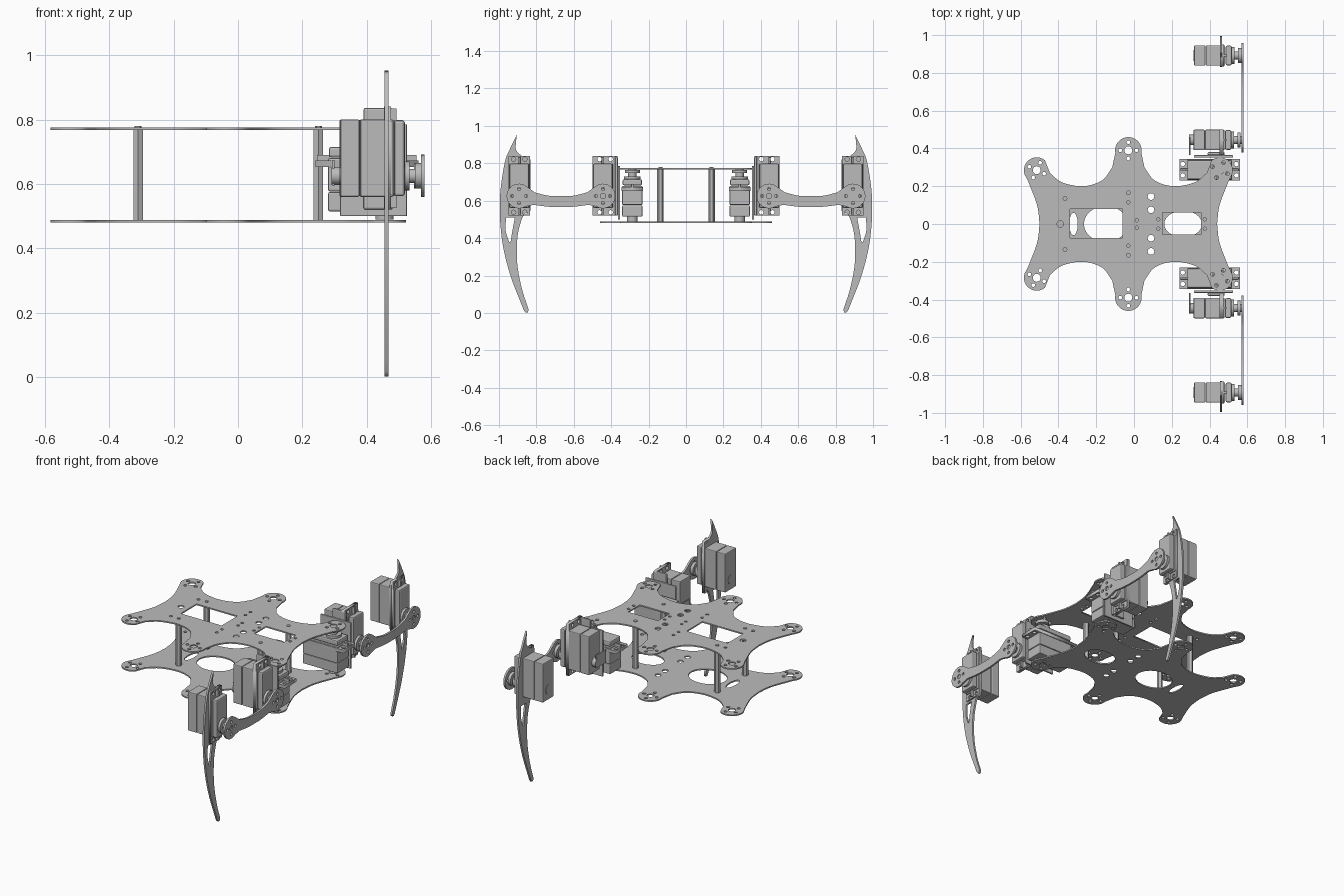
import bpy, math
from mathutils import Matrix, Vector

if "Cube" in bpy.data.objects:
    bpy.data.objects.remove(bpy.data.objects["Cube"])

mat = bpy.data.materials.new("plain_grey")
mat.diffuse_color = (0.5, 0.5, 0.5, 1)
mat.use_nodes = True
mat.node_tree.nodes["Principled BSDF"].inputs["Base Color"].default_value = mat.diffuse_color


def circle(x, y, r, n=20, ry=None):
    return [(x + r * math.cos(2 * math.pi * i / n),
             y + (ry or r) * math.sin(2 * math.pi * i / n)) for i in range(n)]


def rect(x0, x1, y0, y1):
    return [(x0, y0), (x1, y0), (x1, y1), (x0, y1)]


def arc(cx, cy, r, a0, a1, n=12):
    return [(cx + r * math.cos(math.radians(a0 + (a1 - a0) * i / n)),
             cy + r * math.sin(math.radians(a0 + (a1 - a0) * i / n))) for i in range(n + 1)]


def spline(pts, n=5):
    """Catmull-Rom through an open list of points."""
    p = [Vector(q) for q in pts]
    p = [2 * p[0] - p[1]] + p + [2 * p[-1] - p[-2]]
    out = []
    for i in range(1, len(p) - 2):
        a, b, c, d = p[i - 1:i + 3]
        for k in range(n):
            t = k / n
            out.append(tuple(0.5 * (2 * b + (c - a) * t + (2 * a - 5 * b + 4 * c - d) * t * t
                                    + (3 * b - a - 3 * c + d) * t ** 3)))
    return out + [tuple(p[-2])]


def sheet(name, loops, thick, m):
    """Flat cut plate: first loop is the outline, the rest are holes."""
    cu = bpy.data.curves.new(name, 'CURVE')
    cu.dimensions = '2D'
    cu.fill_mode = 'BOTH'
    cu.extrude = thick / 2
    for lp in loops:
        sp = cu.splines.new('POLY')
        sp.points.add(len(lp) - 1)
        for q, co in zip(sp.points, lp):
            q.co = (co[0], co[1], 0, 1)
        sp.use_cyclic_u = True
    ob = bpy.data.objects.new(name, cu)
    bpy.context.collection.objects.link(ob)
    ob.matrix_world = m
    bpy.ops.object.select_all(action='DESELECT')
    ob.select_set(True)
    bpy.context.view_layer.objects.active = ob
    bpy.ops.object.convert(target='MESH')
    ob = bpy.context.view_layer.objects.active
    ob.data.materials.clear()
    ob.data.materials.append(mat)
    return ob


def box(name, lo, hi, m=Matrix(), bevel=0.005):
    bpy.ops.mesh.primitive_cube_add(size=1)
    ob = bpy.context.object
    ob.name = name
    lo, hi = Vector(lo), Vector(hi)
    ob.data.transform(Matrix.Translation((lo + hi) / 2) @ Matrix.Diagonal((*(hi - lo), 1)))
    ob.matrix_world = m
    if bevel:
        b = ob.modifiers.new("edge", 'BEVEL')
        b.width, b.segments = bevel, 2
    ob.data.materials.append(mat)
    return ob


def rod(name, x, y, z0, z1, r, m=Matrix(), n=24):
    bpy.ops.mesh.primitive_cylinder_add(vertices=n, radius=r, depth=z1 - z0)
    ob = bpy.context.object
    ob.name = name
    ob.data.transform(Matrix.Translation((x, y, (z0 + z1) / 2)))
    ob.matrix_world = m
    if n > 8:
        bpy.ops.object.shade_smooth_by_angle()
    ob.data.materials.append(mat)
    return ob


# Body plates: six lobes joined by concave edges, one quarter mirrored twice
quarter = (spline([(0.47, 0), (0.483, 0.1), (0.532, 0.23)])
           + arc(0.485, 0.285, 0.068, -35, 130)
           + spline([(0.415, 0.27), (0.35, 0.22), (0.24, 0.2), (0.14, 0.23), (0.085, 0.3)])
           + arc(0, 0.39, 0.07, -10, 90))
left = [(-x, y) for x, y in reversed(quarter[:-1])]
half = quarter + left
outline = [(x - 0.03, y) for x, y in half + [(x, -y) for x, y in reversed(half[1:-1])]]

lobe_holes = []
for cx, cy in [(-0.515, 0.285), (-0.03, 0.39), (0.455, 0.285)]:
    for s in (1, -1):
        lobe_holes.append(circle(cx, cy * s, 0.021))
        for a in (45, 135, 225, 315):
            a = math.radians(a + (45 if cx == -0.03 else 20))
            lobe_holes.append(circle(cx + 0.043 * math.cos(a), cy * s + 0.043 * math.sin(a), 0.01, 10))
small = []
for x, y, r in [(0.09, 0.145, 0.018), (0.09, 0.075, 0.018), (-0.03, 0.165, 0.01), (-0.365, 0.135, 0.01),
                (0.375, 0.025, 0.009), (0.128, 0.025, 0.009), (0.015, 0.02, 0.009), (-0.03, 0.115, 0.009)]:
    small += [circle(x, y, r, 12), circle(x, -y, r, 12)]
small.append(circle(-0.39, 0, 0.018, 12))
windows = [rect(-0.34, -0.06, -0.075, 0.08), rect(0.15, 0.355, -0.055, 0.06)]
sheet("top_plate", [outline] + lobe_holes + small + windows, 0.008, Matrix.Translation((0, 0, 0.772)))
ovals = [circle(-0.15, 0, 0.115, 32, 0.095), circle(0.26, 0, 0.1, 32, 0.07), circle(-0.32, 0, 0.022, 20, 0.06)]
sheet("bottom_plate", [outline] + lobe_holes + small[:4] + ovals, 0.008, Matrix.Translation((0, 0, 0.484)))

# Hexagonal spacer posts
for x in (-0.31, 0.25):
    for y in (0.137, -0.137):
        rod("spacer_post", x, y, 0.484, 0.772, 0.017, n=6)
        rod("post_screw", x, y, 0.772, 0.78, 0.011, n=12)


def servo(name, m, wide=0.115, shift=0.0, rear=0.025):
    """Motor: shaft along local z, length along local x."""
    w = 0.054
    box(name + "_case", (-0.12, -w, 0), (0.12, w, 0.06), m)
    box(name + "_middle", (-0.12, -w, 0.062), (0.12, w, 0.165), m)
    box(name + "_cap", (-0.118, -w + 0.002, 0.167), (0.118, w - 0.002, 0.2), m, 0.008)
    y0, y1 = shift - wide / 2, shift + wide / 2
    holes = [circle(a * 0.142, shift + b * 0.03, 0.012, 12) for a in (1, -1) for b in (1, -1)]
    sheet(name + "_flange", [rect(-0.16, 0.16, y0, y1)] + holes, 0.02, m @ Matrix.Translation((0, 0, 0.148)))
    for s in (1, -1):
        box(name + "_rib", (s * 0.135 - 0.02, -0.006, 0.155), (s * 0.135 + 0.02, 0.006, 0.175), m, 0.002)
    rod(name + "_turret", 0.055, 0, 0.2, 0.215, 0.045, m)
    rod(name + "_shaft", 0.055, 0, 0.21, 0.256, 0.022, m)
    rod(name + "_horn", 0.055, 0, 0.232, 0.25, 0.04, m)
    rod(name + "_rear_pivot", 0.055, 0, -rear, 0.002, 0.028, m)


# Local x -> world y, local y -> world z, local z -> world x
SIDE = Matrix(((0, 0, 1, 0), (1, 0, 0, 0), (0, 1, 0, 0), (0, 0, 0, 1)))
TURN = Matrix.Rotation(math.pi / 2, 4, 'Y')

for s in (1, -1):
    # Motors: hip stands upright, knee and foot face sideways
    servo("hip_motor", Matrix.Translation((0.4, s * 0.287, 0.515)))
    servo("knee_motor", Matrix.Translation((0.315, s * 0.445, 0.68)) @ TURN, 0.135, -s * 0.0125)
    servo("foot_motor", Matrix.Translation((0.318, s * 0.892, 0.68)) @ TURN, 0.115, 0, 0.002)
    # Bracket joining hip and knee motors
    ys = sorted((s * 0.352, s * 0.364))
    box("hip_bracket", (0.317, ys[0], 0.5), (0.525, ys[1], 0.785), bevel=0.003)
    ys = sorted((s * 0.364, s * 0.38))
    box("knee_bracket", (0.39, ys[0], 0.52), (0.48, ys[1], 0.836), bevel=0.006)
    ys = sorted((s * 0.364, s * 0.46))
    box("rear_bracket", (0.292, ys[0], 0.595), (0.3, ys[1], 0.675), bevel=0.002)

    # Upper leg link with round ends and curved waist
    a, b, z = 0.444, 0.893, 0.625
    link = (arc(a, z, 0.066, 50, 300, 20)
            + spline([(0.52, 0.578), (0.6, 0.568), (0.668, 0.566), (0.737, 0.568), (0.817, 0.578)])
            + arc(b, z, 0.066, 240, 490, 20)
            + spline([(0.81, 0.645), (0.737, 0.627), (0.668, 0.624), (0.6, 0.627), (0.527, 0.645)]))
    holes = []
    for c in (a, b):
        holes.append(circle(c, z, 0.014, 16))
        holes += [circle(c + 0.038 * math.cos(k * math.pi / 2), z + 0.038 * math.sin(k * math.pi / 2), 0.009, 10)
                  for k in range(4)]
    flip = lambda lp: [(s * u, v) for u, v in lp]
    sheet("upper_leg", [flip(l) for l in [link] + holes], 0.012, Matrix.Translation((0.574, 0, 0)) @ SIDE)

    # Curved blade foot
    blade = (spline([(0.904, 0.952), (0.94, 0.88), (0.97, 0.8), (0.995, 0.61), (0.985, 0.4),
                     (0.942, 0.21), (0.868, 0.016)])
             + [(0.858, 0.002), (0.846, 0.002), (0.842, 0.014)]
             + spline([(0.842, 0.02), (0.877, 0.128), (0.902, 0.262), (0.902, 0.396), (0.885, 0.48), (0.865, 0.53)])
             + [(0.832, 0.545), (0.832, 0.82)]
             + spline([(0.88, 0.84), (0.908, 0.87), (0.91, 0.91)]))
    slot = spline([(0.962, 0.51), (0.964, 0.44), (0.945, 0.378)]) + spline([(0.938, 0.378), (0.928, 0.44), (0.915, 0.51)])
    sheet("blade_foot", [flip(blade), flip(slot)], 0.012, Matrix.Translation((0.461, 0, 0)) @ SIDE)
